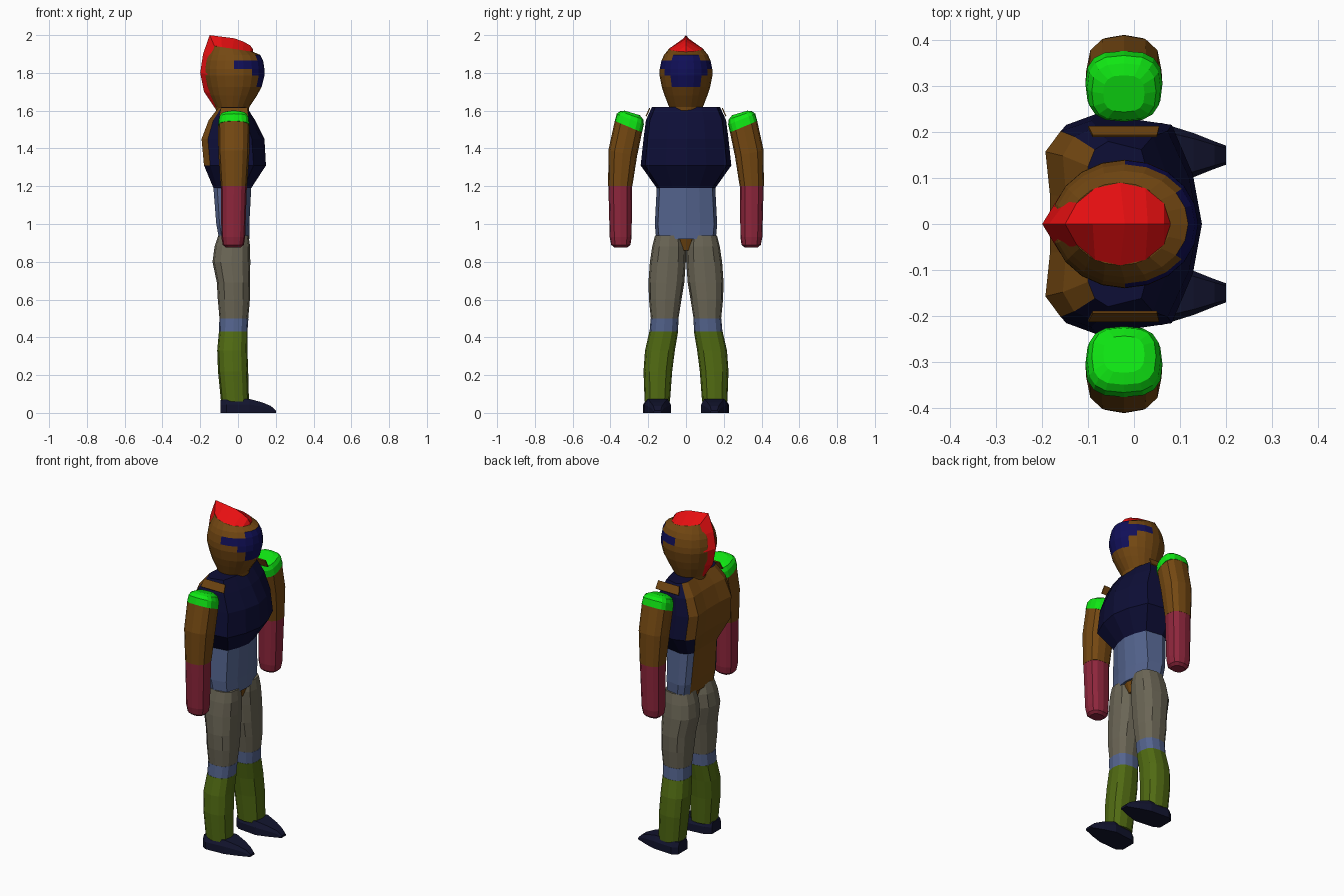
import bpy, bmesh, math
from mathutils import Vector

if "Cube" in bpy.data.objects:
    bpy.data.objects.remove(bpy.data.objects["Cube"])


def lin(c):
    c /= 255
    return c / 12.92 if c <= 0.04045 else ((c + 0.055) / 1.055) ** 2.4


def colour(name, r, g, b):
    m = bpy.data.materials.new(name)
    m.diffuse_color = (lin(r), lin(g), lin(b), 1)
    m.use_nodes = True
    m.node_tree.nodes["Principled BSDF"].inputs["Base Color"].default_value = m.diffuse_color
    return m


BROWN = colour("brown", 116, 72, 18)
NAVY = colour("navy", 13, 14, 54)
VISOR = colour("visor_blue", 16, 15, 88)
RED = colour("red", 240, 16, 18)
GREEN = colour("bright_green", 16, 238, 20)
MAROON = colour("maroon", 142, 38, 60)
SLATE = colour("slate_blue", 84, 100, 142)
GREY = colour("warm_grey", 106, 101, 85)
OLIVE = colour("olive_green", 80, 106, 18)
BOOT = colour("boot_navy", 18, 20, 46)


def finish(name, bm, mats, rule=None):
    bmesh.ops.recalc_face_normals(bm, faces=bm.faces[:])
    bm.normal_update()
    if rule:
        for f in bm.faces:
            f.material_index = rule(f.calc_center_median(), f.normal)
    me = bpy.data.meshes.new(name)
    bm.to_mesh(me)
    bm.free()
    for m in mats:
        me.materials.append(m)
    ob = bpy.data.objects.new(name, me)
    bpy.context.scene.collection.objects.link(ob)
    return ob


def skin(name, rings, mats, rule=None):
    """Join closed point rings with quads and cap both ends."""
    bm = bmesh.new()
    rows = [[bm.verts.new(p) for p in r] for r in rings]
    n = len(rows[0])
    for a, b in zip(rows, rows[1:]):
        for i in range(n):
            j = (i + 1) % n
            bm.faces.new((a[i], a[j], b[j], b[i]))
    bm.faces.new(rows[0][::-1])
    bm.faces.new(rows[-1])
    return finish(name, bm, mats, rule)


def oval(z, cx, cy, rx, ry, tx=0, ty=0, n=12, p=2.5):
    """Superellipse ring, optionally tilted along x or y."""
    pts = []
    for i in range(n):
        a = 2 * math.pi * i / n
        c, s = math.cos(a), math.sin(a)
        x = rx * math.copysign(abs(c) ** (2 / p), c)
        y = ry * math.copysign(abs(s) ** (2 / p), s)
        pts.append(Vector((cx + x, cy + y, z + tx * x + ty * y)))
    return pts


def body_ring(z, back, front, w):
    """Torso section: pointed chest, broad flanks, flat back."""
    half = [(1, 0), (.94, .45), (.8, .9), (.3, 1), (.1, .9), (0, .7), (.03, .28)]
    pts = [Vector((back + (front - back) * t, w * k, z)) for t, k in half]
    return pts + [Vector((p.x, -p.y, z)) for p in pts[:0:-1]]


# Torso with brown back panels
skin("chest", [body_ring(*r) for r in (
    (1.19, -.13, .07, .155), (1.31, -.18, .148, .24), (1.45, -.193, .14, .225),
    (1.55, -.155, .09, .212), (1.62, -.10, .045, .18))], [NAVY, BROWN],
    lambda c, n: int(n.x < -.6 and abs(n.z) < .8 and (c.z > 1.35 or abs(c.y) < .1)
                     and c.x < -.08))

# Waist with brown spine strip
skin("waist", [body_ring(*r) for r in (
    (.92, -.10, .06, .158), (1.0, -.115, .06, .165), (1.19, -.13, .07, .155))],
    [SLATE, BROWN], lambda c, n: int(n.x < -.6 and abs(c.y) < .1))

# Crotch
skin("pelvis", [oval(.86, -.02, 0, .05, .03), oval(.92, -.02, 0, .07, .055),
                oval(.94, -.02, 0, .078, .02)], [BROWN])

# Head and visor, the visor being faces chosen by height and angle
def visor_rule(c, n):
    a = abs(math.degrees(math.atan2(c.y / .14, (c.x + .02) / .16)))
    lim = 36 if c.z < 1.785 else 54 if c.z < 1.825 else 84 if c.z < 1.87 else 36
    return int(1.725 < c.z < 1.9 and a < lim)


skin("head", [oval(*r, n=20, p=2) for r in (
    (1.59, -.03, 0, .085, .085), (1.62, -.03, 0, .09, .09),
    (1.68, -.025, 0, .125, .113), (1.725, -.02, 0, .145, .128),
    (1.785, -.02, 0, .16, .14), (1.82, -.02, 0, .16, .139),
    (1.865, -.02, 0, .153, .13), (1.895, -.022, 0, .14, .116),
    (1.928, -.03, 0, .11, .09, -.15))], [BROWN, VISOR], visor_rule)

# Crest: roof on top of the head and a ridge running down the back
bm = bmesh.new()
ridge = [(.08, 1.925), (.065, 1.945), (.03, 1.965), (-.02, 1.983), (-.09, 1.992), (-.15, 2.0)]
back = [(-.15, 2.0), (-.185, 1.9), (-.2, 1.8), (-.18, 1.7), (-.12, 1.61)]
side = [(-.125, .045, 1.943), (-.139, .062, 1.88), (-.162, .062, 1.79),
        (-.134, .05, 1.69), (-.1, .03, 1.61)]
rim = []
for i in range(6):
    a = math.radians(30 * i)
    rim.append((-.03 + .11 * math.cos(a), .09 * math.sin(a), 1.928 - .0165 * math.cos(a)))
for s in (1, -1):
    for spine, edge in ((ridge, rim), (back, side)):
        top = [bm.verts.new((x, 0, z)) for x, z in spine]
        low = [bm.verts.new((x, s * y, z)) for x, y, z in edge]
        for i in range(len(top) - 1):
            bm.faces.new((top[i], low[i], low[i + 1], top[i + 1]))
bmesh.ops.remove_doubles(bm, verts=bm.verts[:], dist=.003)
finish("crest", bm, [RED])

for side_name, s in (("left", 1), ("right", -1)):
    def limb(part, rows, mat, n=12, p=2.5):
        rings = [oval(z, cx, s * cy, rx, ry, 0, s * t, n, p)
                 for z, cx, cy, rx, ry, t in rows]
        return skin(side_name + "_" + part, rings, [mat])

    # Arm
    limb("shoulder_cap", [(1.515, -.022, .305, .084, .072, .42),
                          (1.555, -.022, .295, .08, .072, .4),
                          (1.575, -.022, .288, .07, .062, .35),
                          (1.588, -.022, .284, .045, .04, .3)], GREEN, 16, 2.8)
    limb("upper_arm", [(1.2, -.022, .348, .07, .064, 0),
                       (1.375, -.022, .335, .082, .076, .2),
                       (1.515, -.022, .305, .084, .072, .42)], BROWN)
    limb("forearm", [(.876, -.025, .345, .04, .035, 0), (.89, -.025, .345, .056, .051, 0),
                     (.93, -.025, .346, .063, .058, 0),
                     (1.2, -.022, .348, .069, .063, 0)], MAROON)

    # Leg
    limb("thigh", [(.5, -.022, .113, .076, .073, 0), (.6, -.022, .11, .085, .086, 0),
                   (.69, -.024, .104, .088, .095, 0), (.8, -.035, .096, .1, .095, 0),
                   (.88, -.03, .09, .094, .089, 0), (.94, -.024, .088, .08, .076, 0)], GREY)
    limb("knee_band", [(.43, -.025, .118, .075, .075, 0),
                       (.5, -.022, .113, .077, .074, 0)], SLATE)
    limb("shin", [(.06, -.016, .152, .074, .067, 0), (.22, -.026, .149, .08, .076, 0),
                  (.33, -.03, .138, .08, .079, 0), (.43, -.025, .118, .076, .076, 0)], OLIVE)

    # Shoe, lofted from heel to toe
    rings = []
    for x, w, h in ((-.092, .045, .068), (-.06, .067, .072), (.06, .07, .074),
                    (.13, .048, .055), (.175, .03, .036), (.2, .021, .012)):
        prof = [(-1, 0), (-1, .6), (-.75, 1), (.75, 1), (1, .6), (1, 0)]
        rings.append([Vector((x, s * (.15 + .01 * (x < .1) * (x < -.05) + 0) + w * u, h * v))
                      for u, v in prof])
    skin(side_name + "_shoe", rings, [BOOT])

    # Brown patch on the shoulder slope
    bm = bmesh.new()
    loop = [(-.09, .189, 1.612), (.05, .189, 1.612), (.055, .209, 1.568), (-.1, .209, 1.568)]
    low = [bm.verts.new((x, s * y, z)) for x, y, z in loop]
    up = [bm.verts.new((x, s * (y + .005), z + .004)) for x, y, z in loop]
    bm.faces.new(low)
    bm.faces.new(up)
    for i in range(4):
        j = (i + 1) % 4
        bm.faces.new((low[i], low[j], up[j], up[i]))
    finish(side_name + "_shoulder_patch", bm, [BROWN])
